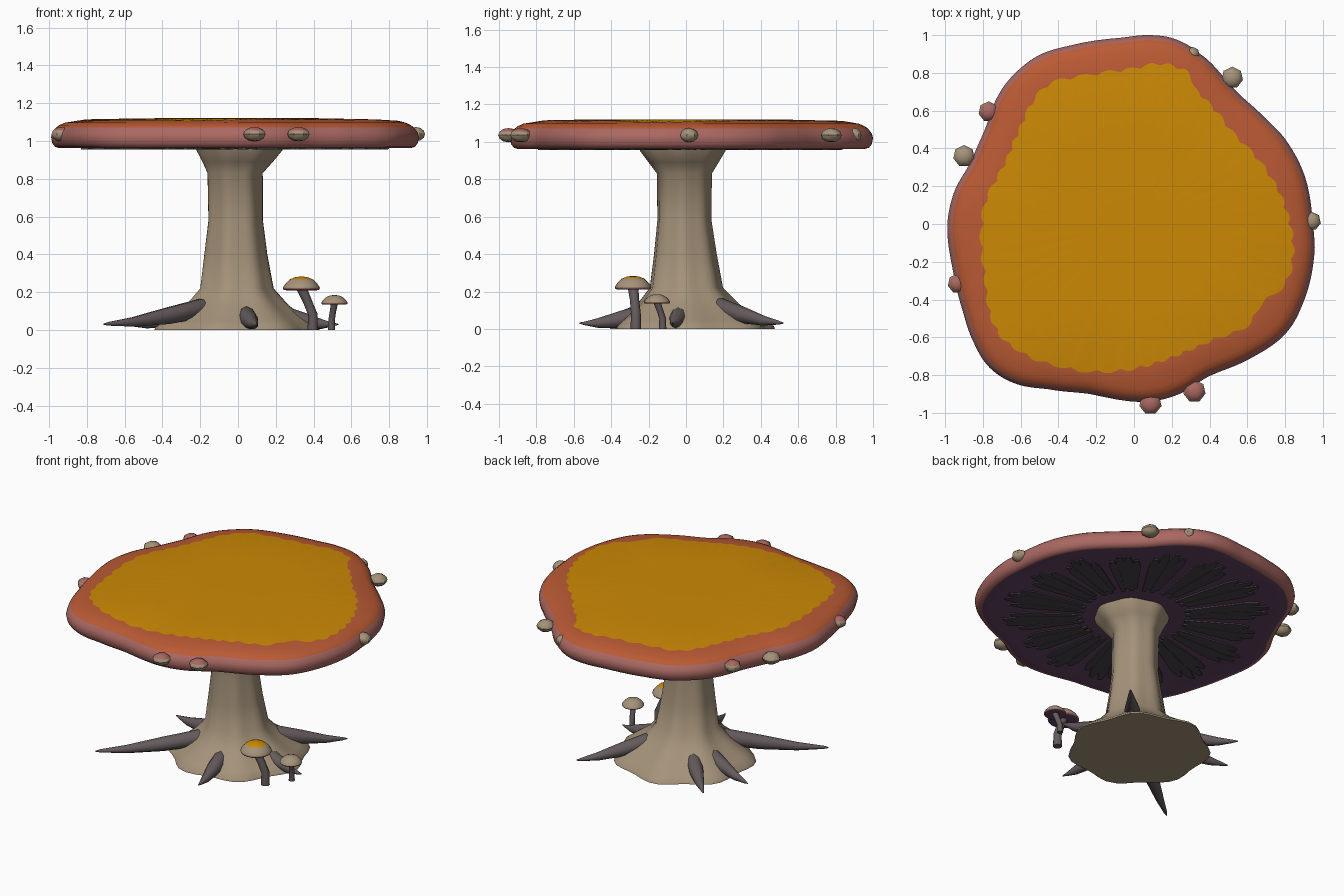
import bpy, bmesh, math
from mathutils import Vector

if "Cube" in bpy.data.objects:
    bpy.data.objects.remove(bpy.data.objects["Cube"])

TAU = 2 * math.pi


def material(name, *rgb):
    m = bpy.data.materials.new(name)
    lin = [((c / 255 + 0.055) / 1.055) ** 2.4 for c in rgb]
    m.diffuse_color = (*lin, 1)
    m.use_nodes = True
    m.node_tree.nodes["Principled BSDF"].inputs["Base Color"].default_value = m.diffuse_color
    return m


YELLOW = material("amber yellow", 204, 137, 4)
RUST = material("rust orange", 186, 90, 52)
PINK = material("dusty pink", 170, 104, 98)
PURPLE = material("dark purple", 98, 68, 100)
CHARCOAL = material("charcoal", 72, 66, 74)
TAN = material("tan", 165, 147, 122)
ROOT = material("grey brown", 100, 90, 92)


def finish(name, bm, mats, angle=40):
    bmesh.ops.recalc_face_normals(bm, faces=bm.faces)
    me = bpy.data.meshes.new(name)
    bm.to_mesh(me)
    bm.free()
    for m in mats:
        me.materials.append(m)
    for p in me.polygons:
        p.use_smooth = True
    me.set_sharp_from_angle(angle=math.radians(angle))
    ob = bpy.data.objects.new(name, me)
    bpy.context.collection.objects.link(ob)
    return ob


def loft(name, rings, mats, bands=None, angle=40):
    """Skin a list of point rings, closing both ends; bands = material per step."""
    bm = bmesh.new()
    rows = [[bm.verts.new(p) for p in r] for r in rings]
    n = len(rows[0])
    for k in range(len(rows) - 1):
        for i in range(n):
            j = (i + 1) % n
            f = bm.faces.new((rows[k][i], rows[k][j], rows[k + 1][j], rows[k + 1][i]))
            f.material_index = bands[k] if bands else 0
    for row, k in ((rows[0], 0), (rows[-1], -1)):
        bm.faces.new(row).material_index = bands[k] if bands else 0
    return finish(name, bm, mats, angle)


def sweep(name, path, mat, n=10):
    """Tapered tube along (x, y, z, radius) points."""
    pts = [Vector(p[:3]) for p in path]
    rings = []
    for i, p in enumerate(pts):
        d = (pts[min(i + 1, len(pts) - 1)] - pts[max(i - 1, 0)]).normalized()
        u = d.cross(Vector((0.3, 0.2, 1)) if abs(d.z) < 0.8 else Vector((1, 0, 0))).normalized()
        v = d.cross(u)
        rings.append([p + path[i][3] * (u * math.cos(TAU * k / n) + v * math.sin(TAU * k / n))
                      for k in range(n)])
    return loft(name, rings, [mat], angle=60)


def polar(points):
    """Radius as a smooth periodic function of angle, through outline points."""
    s = sorted((math.atan2(y, x) % TAU, math.hypot(x, y)) for x, y in points)
    m = len(s)

    def radius(a):
        a %= TAU
        k = max([i for i in range(m) if s[i][0] <= a], default=-1)
        a0, r0 = s[k]
        a1, r1 = s[(k + 1) % m]
        t = ((a - a0) % TAU) / ((a1 - a0) % TAU)
        rp, rn = s[k - 1][1], s[(k + 2) % m][1]
        m0, m1 = (r1 - rp) / 2, (rn - r0) / 2
        return ((2*t**3 - 3*t*t + 1) * r0 + (t**3 - 2*t*t + t) * m0
                + (3*t*t - 2*t**3) * r1 + (t**3 - t*t) * m1)
    return radius


# Table top outline and yellow patch outline, seen from above
edge = polar([(.957, -.13), (.945, .02), (.9, .265), (.8, .45), (.675, .58), (.53, .715),
              (.35, .9), (.215, .98), (.08, 1), (-.08, .985), (-.315, .95), (-.5, .895),
              (-.633, .795), (-.713, .69), (-.79, .5), (-.87, .32), (-.95, .175), (-.988, 0),
              (-.96, -.24), (-.91, -.45), (-.845, -.635), (-.765, -.76), (-.633, -.843),
              (-.45, -.875), (-.235, -.9), (.08, -.94), (.24, -.9), (.4, -.805),
              (.61, -.715), (.8, -.583), (.893, -.424)])
patch = polar([(.84, -.185), (.787, .13), (.675, .32), (.53, .477), (.45, .58), (.32, .715),
               (.29, .8), (.135, .848), (-.02, .82), (-.235, .79), (-.45, .74), (-.527, .66),
               (-.607, .5), (-.686, .318), (-.79, .106), (-.81, -.08), (-.79, -.29),
               (-.73, -.556), (-.607, -.673), (-.395, -.753), (-.02, -.77), (.24, -.69),
               (.426, -.61), (.61, -.53), (.675, -.42), (.79, -.33)])

# Big mushroom cap used as table top: (fraction of outline, height, material of next band)
N = 288
angles = [TAU * i / N for i in range(N)]
PROFILE = [(.2, 1.121, 0), (.5, 1.12, 0), (0, 0, 1), (.925, 1.097, 1), (.955, 1.084, 1),
           (.973, 1.071, 2), (.993, 1.045, 2), (1, 1.02, 2), (.993, .988, 2),
           (.978, .969, 2), (.955, .962, 3), (.9, .964, 3), (.2, .966, 3)]
rings = []
for f, z, _ in PROFILE:
    ring = []
    for a in angles:
        r, h = f * edge(a), z
        if not f:  # scalloped border of the yellow patch
            r = patch(a) + .02 * abs(math.sin(a * 24 + math.sin(a * 5))) - .012
            h = 1.115 - .1 * (r / edge(a) - .8)
        ring.append((r * math.cos(a), r * math.sin(a), h))
    rings.append(ring)
loft("table_cap", rings, [YELLOW, RUST, PINK, PURPLE], [p[2] for p in PROFILE[:-1]])

# Gills: radial strips in groups under the cap
bm = bmesh.new()
for g in range(16):
    for s in range(4):
        a = TAU * (g + (s - 1.5) * .19) / 16
        d, w = Vector((math.cos(a), math.sin(a), 0)), Vector((-math.sin(a), math.cos(a), 0))
        r0 = .32 + .03 * (s % 2)
        r1 = edge(a) * (.87 - .06 * abs(s - 1.5))
        vs = []
        for z in (.967, .956 + .002 * (s % 2)):
            for r, h in ((r0, .012), (r1 * .9, .028), (r1, .012)):
                vs += [bm.verts.new(d * r + w * h + Vector((0, 0, z))),
                       bm.verts.new(d * r - w * h + Vector((0, 0, z)))]
        for q in ((0, 1, 3, 2), (2, 3, 5, 4), (6, 7, 9, 8), (8, 9, 11, 10), (0, 2, 8, 6),
                  (2, 4, 10, 8), (1, 3, 9, 7), (3, 5, 11, 9), (0, 1, 7, 6), (4, 5, 11, 10)):
            bm.faces.new([vs[i] for i in q])
finish("gills", bm, [CHARCOAL], 30)

# Main stem: (height, radius, centre x, centre y, lobe strength)
STEM = [(0, .43, -.015, .03, .045), (.015, .425, -.015, .03, .045), (.05, .375, -.01, .02, .045),
        (.13, .27, -.01, .01, .04), (.22, .192, -.01, 0, .04), (.4, .165, -.015, -.005, .035),
        (.58, .143, -.015, -.01, .03), (.83, .145, -.018, -.01, .03),
        (.89, .185, -.005, -.015, .03), (.95, .225, .003, -.02, .03), (.97, .23, .003, -.02, .03)]
loft("stem", [[(cx + r * (1 + k * math.cos(7 * a + .5)) * math.cos(a),
                cy + r * (1 + k * math.cos(7 * a + .5)) * math.sin(a), z)
               for a in [TAU * i / 42 for i in range(42)]]
              for z, r, cx, cy, k in STEM], [TAN], angle=50)

# Roots curving out of the stem foot to pointed tips: (tip x, tip y, drop of the start)
for i, (x, y, drop) in enumerate([(-.71, -.53, 0), (.1, -.57, .045), (.53, -.07, .045),
                                  (.465, .52, 0), (-.455, .46, .03), (-.6, .19, .03)]):
    L = math.hypot(x, y)
    prof = [(.19, .135, .03), (.24, .115, .052), (.24 + (L - .24) * .35, .075, .045),
            (.24 + (L - .24) * .7, .043, .026), (L - .03, .033, .01), (L, .031, .003)]
    sweep(f"root_{i + 1}", [(x / L * r, y / L * r, z - drop * (L - r) / (L - .19), w)
                            for r, z, w in prof], ROOT)

# Knobs around the cap rim, some with pink tops
KNOBS = [(.52, .775, .058, 0), (.94, .015, .05, 0), (.31, .9, .038, 0), (-.9, .36, .058, 0),
         (-.77, .595, .054, 1), (-.935, -.315, .052, 1), (.32, -.885, .06, 1),
         (.087, -.95, .06, 1)]
for i, (x, y, r, pink) in enumerate(KNOBS):
    bm = bmesh.new()
    bmesh.ops.create_uvsphere(bm, u_segments=7, v_segments=6, radius=1)
    for f in bm.faces:
        f.material_index = int(pink and f.calc_center_median().z > .3)
    for v in bm.verts:
        v.co = (x + v.co.x * r, y + v.co.y * r, 1.036 + v.co.z * .038)
    finish(f"rim_knob_{i + 1}", bm, [TAN, PINK], 40)


# Two little mushrooms beside the stem
def small_mushroom(name, x, y, bx, by, z0, z1, r, stem_r, top):
    h = z1 - z0
    prof = [(.1, 1, 0), (.35, .95, 0), (.62, .8, 1), (.85, .5, 1), (.98, .25, 1),
            (1, .16, 2), (.95, .04, 3), (.8, 0, 3), (.1, .08, 3)]
    loft(name + "_cap", [[(x + r * f * math.cos(TAU * i / 20), y + r * f * math.sin(TAU * i / 20),
                           z0 + h * t) for i in range(20)] for f, t, _ in prof],
         [top, TAN, PINK, PURPLE], [p[2] for p in prof[:-1]], 50)
    sweep(name + "_stem", [(bx, by, 0, stem_r * 1.1), (bx, by, z0 * .4, stem_r),
                           (bx * .5 + x * .5, by * .5 + y * .5, z0 * .75, stem_r * .95),
                           (x, y, z0 + h * .2, stem_r * 1.1)], ROOT)


small_mushroom("large_sprout", .335, -.283, .395, -.268, .21, .283, .098, .026, YELLOW)
small_mushroom("little_sprout", .51, -.155, .495, -.125, .135, .185, .07, .018, TAN)
